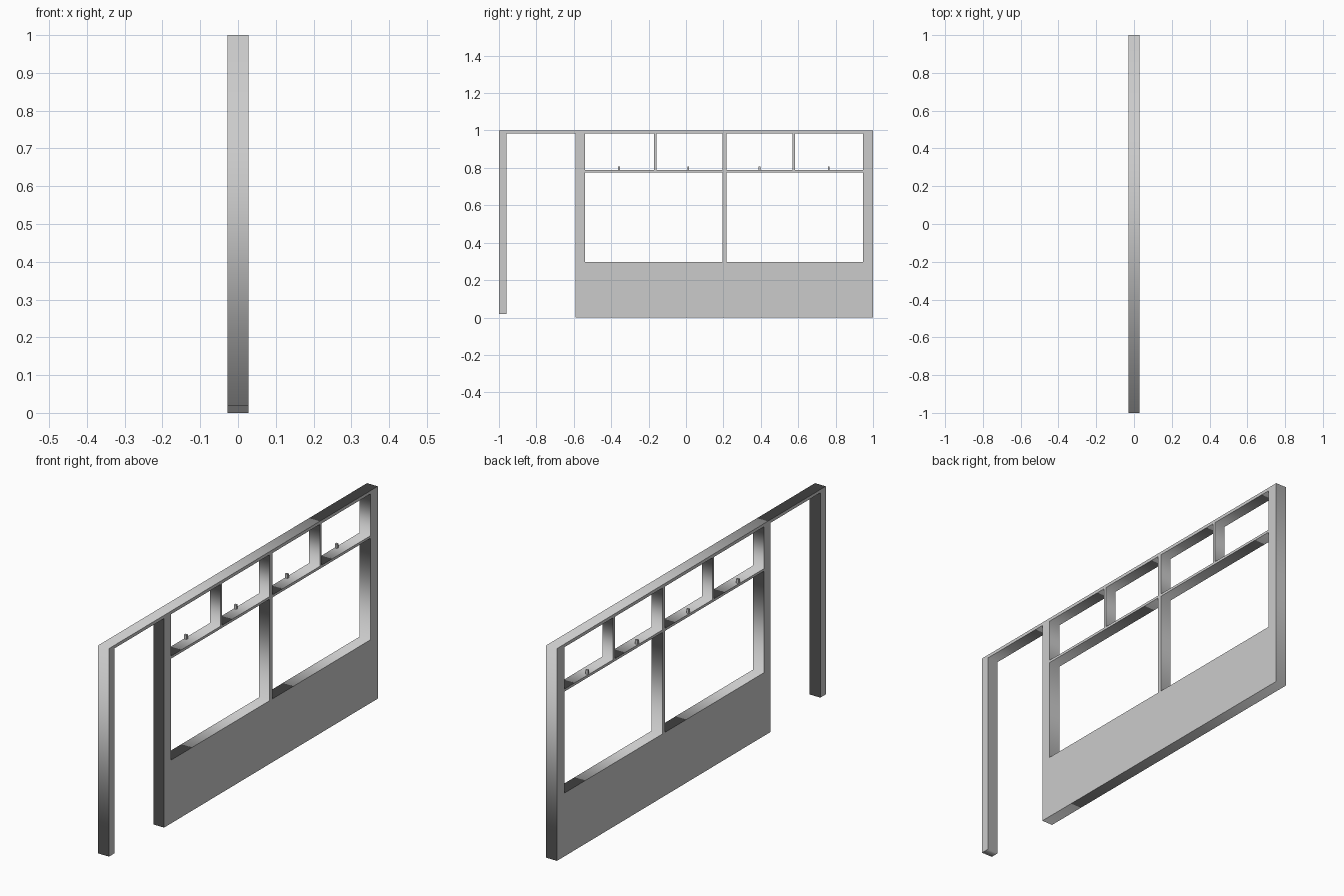
import bpy
from math import radians

if "Cube" in bpy.data.objects:
    bpy.data.objects.remove(bpy.data.objects["Cube"])

DEPTH = 0.028  # half thickness along x


def rect(y0, y1, z0, z1):
    return [(y0, z0), (y1, z0), (y1, z1), (y0, z1)]


def extruded_profile(name, loops):
    """Fill closed (y, z) loops, inner loops become holes, extrude along x."""
    curve = bpy.data.curves.new(name, 'CURVE')
    curve.dimensions = '2D'
    curve.fill_mode = 'BOTH'
    curve.extrude = DEPTH
    for pts in loops:
        spline = curve.splines.new('POLY')
        spline.points.add(len(pts) - 1)
        for p, (y, z) in zip(spline.points, pts):
            p.co = (y, z, 0, 1)
        spline.use_cyclic_u = True
    ob = bpy.data.objects.new(name, curve)
    bpy.context.collection.objects.link(ob)
    ob.rotation_euler = (radians(90), 0, radians(90))
    bpy.context.view_layer.objects.active = ob
    ob.select_set(True)
    bpy.ops.object.convert(target='MESH')
    bpy.ops.object.transform_apply(rotation=True)
    bpy.ops.object.select_all(action='DESELECT')


# Wall outline with the open doorway between the end post and the panel
outline = [(-1, 0.02), (-0.96, 0.02), (-0.96, 0.985), (-0.59, 0.985),
           (-0.59, 0), (1, 0), (1, 1), (-1, 1)]

# Two large windows and a row of four small ones above the transom
large = [(-0.54, 0.196), (0.216, 0.946)]
small = [(-0.54, -0.17), (-0.158, 0.196), (0.216, 0.57), (0.583, 0.946)]
holes = [rect(a, b, 0.298, 0.776) for a, b in large]
holes += [rect(a, b, 0.788, 0.985) for a, b in small]
extruded_profile("window_wall_frame", [outline] + holes)

# Small window latches standing on the transom
for i, y in enumerate((-0.358, 0.012, 0.393, 0.763)):
    bpy.ops.mesh.primitive_cube_add(size=1, location=(-0.02, y, 0.798))
    latch = bpy.context.object
    latch.name = f"window_latch_{i + 1}"
    latch.scale = (0.012, 0.01, 0.021)
